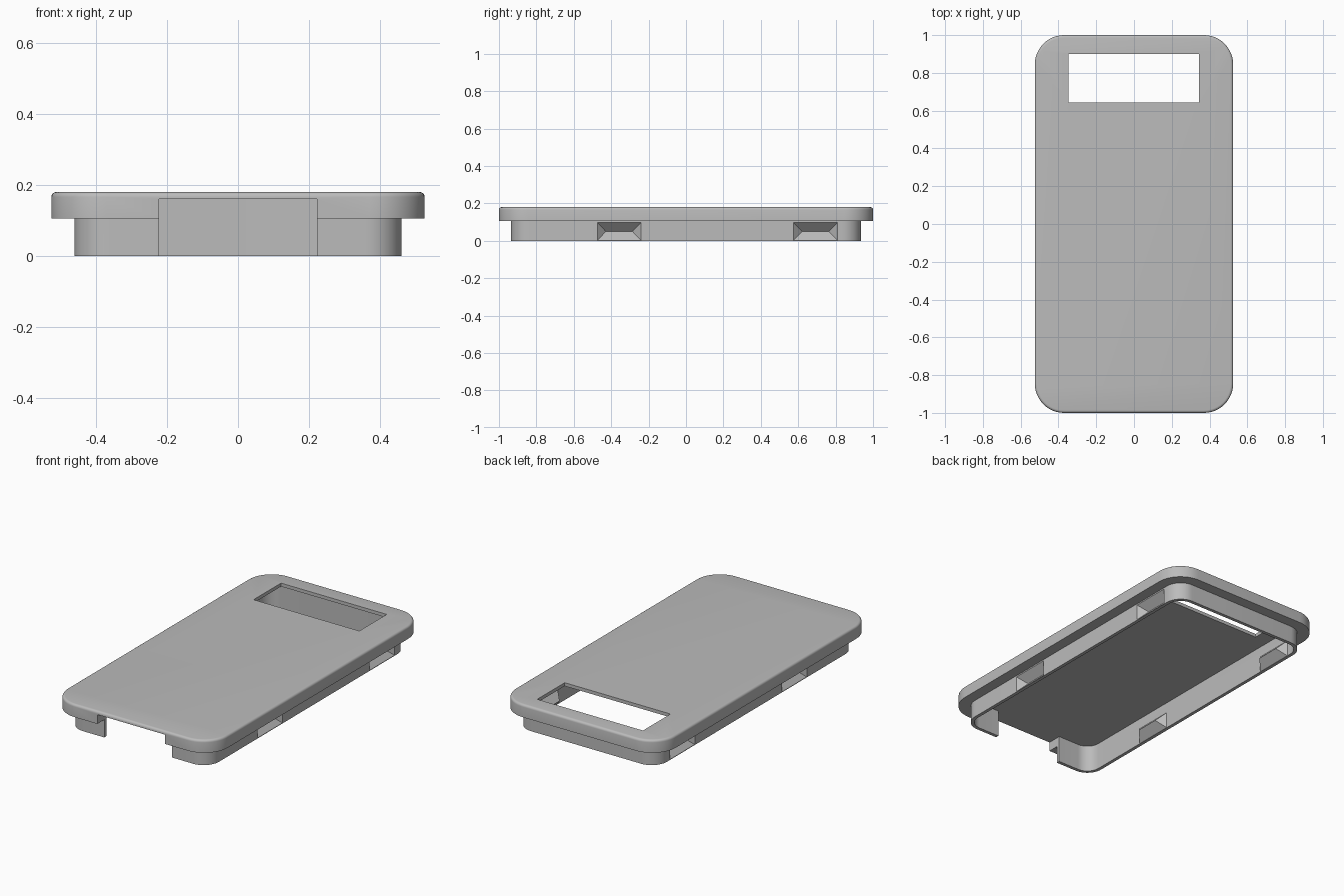
import bpy, bmesh
from math import sin, cos, pi, radians
from mathutils import Vector

cube = bpy.data.objects.get("Cube")
if cube:
    bpy.data.objects.remove(cube, do_unlink=True)

grey = bpy.data.materials.new("plain_grey")
grey.use_nodes = True
colour = (0.5, 0.5, 0.5, 1)
grey.diffuse_color = colour
grey.node_tree.nodes["Principled BSDF"].inputs["Base Color"].default_value = colour


def finish(bm, name):
    bmesh.ops.recalc_face_normals(bm, faces=bm.faces)
    mesh = bpy.data.meshes.new(name)
    bm.to_mesh(mesh)
    bm.free()
    mesh.materials.append(grey)
    ob = bpy.data.objects.new(name, mesh)
    bpy.context.collection.objects.link(ob)
    return ob


def rounded_slab(name, hx, hy, r, z0, z1, edge=0, steps=12):
    """Upright prism with rounded corners and an optional rounded top edge."""
    bm = bmesh.new()
    ring = []
    corners = [(1, 1), (-1, 1), (-1, -1), (1, -1)]
    for k, (sx, sy) in enumerate(corners):
        for i in range(steps + 1):
            a = (k + i / steps) * pi / 2
            ring.append(bm.verts.new((sx * (hx - r) + r * cos(a),
                                      sy * (hy - r) + r * sin(a), z0)))
    base = bm.faces.new(ring)
    top = bmesh.ops.extrude_face_region(bm, geom=[base], use_keep_orig=True)["geom"]
    verts = [g for g in top if isinstance(g, bmesh.types.BMVert)]
    bmesh.ops.translate(bm, verts=verts, vec=(0, 0, z1 - z0))
    if edge:
        rim = [g for g in top if isinstance(g, bmesh.types.BMEdge)]
        bmesh.ops.bevel(bm, geom=rim, offset=edge, segments=4, profile=0.5,
                        affect='EDGES', clamp_overlap=True)
    return finish(bm, name)


def hull(name, points):
    bm = bmesh.new()
    for p in points:
        bm.verts.new(p)
    bmesh.ops.convex_hull(bm, input=bm.verts)
    bmesh.ops.dissolve_limit(bm, angle_limit=radians(1), verts=bm.verts, edges=bm.edges)
    return finish(bm, name)


def box(name, xs, ys, zs):
    return hull(name, [(x, y, z) for x in xs for y in ys for z in zs])


def wedge(name, side, y, root, face, z0):
    """Hip-roof wedge pointing inward, with a short straight root."""
    half, top, depth = 0.117, 0.097, 0.046
    pts = [(side * x, y + s * half, z) for x in (root, face)
           for s in (-1, 1) for z in (z0, top)]
    pts += [(side * (face - depth), y + s * (half - depth), 0.05) for s in (-1, 1)]
    return hull(name, pts)


def combine(target, other, operation):
    mod = target.modifiers.new(operation, 'BOOLEAN')
    mod.operation, mod.object, mod.solver = operation, other, 'EXACT'
    bpy.context.view_layer.objects.active = target
    bpy.ops.object.modifier_apply(modifier=mod.name)
    bpy.data.objects.remove(other, do_unlink=True)


# Lid plate with a narrower skirt below, hollowed from underneath
cover = rounded_slab("cover", 0.525, 1.0, 0.155, 0.105, 0.18, edge=0.014)
combine(cover, rounded_slab("skirt", 0.46, 0.935, 0.1, 0, 0.13), 'UNION')
combine(cover, rounded_slab("cavity", 0.44, 0.915, 0.08, -0.1, 0.16), 'DIFFERENCE')

# Finger grips pressed into both sides: bump inside, pocket outside
for side in (-1, 1):
    for y in (-0.357, 0.692):
        combine(cover, wedge("grip_bump", side, y, 0.45, 0.44, 0.001), 'UNION')
        combine(cover, wedge("grip_pocket", side, y, 0.5, 0.46, 0.003), 'DIFFERENCE')

# Display window and front cable opening
combine(cover, box("window", (-0.348, 0.345), (0.643, 0.9), (0.13, 0.3)), 'DIFFERENCE')
combine(cover, box("cable_opening", (-0.222, 0.222), (-1.2, -0.88), (-0.1, 0.16)), 'DIFFERENCE')

bpy.ops.object.select_all(action='DESELECT')
cover.select_set(True)
bpy.context.view_layer.objects.active = cover
bpy.ops.object.shade_smooth_by_angle(angle=radians(30))
